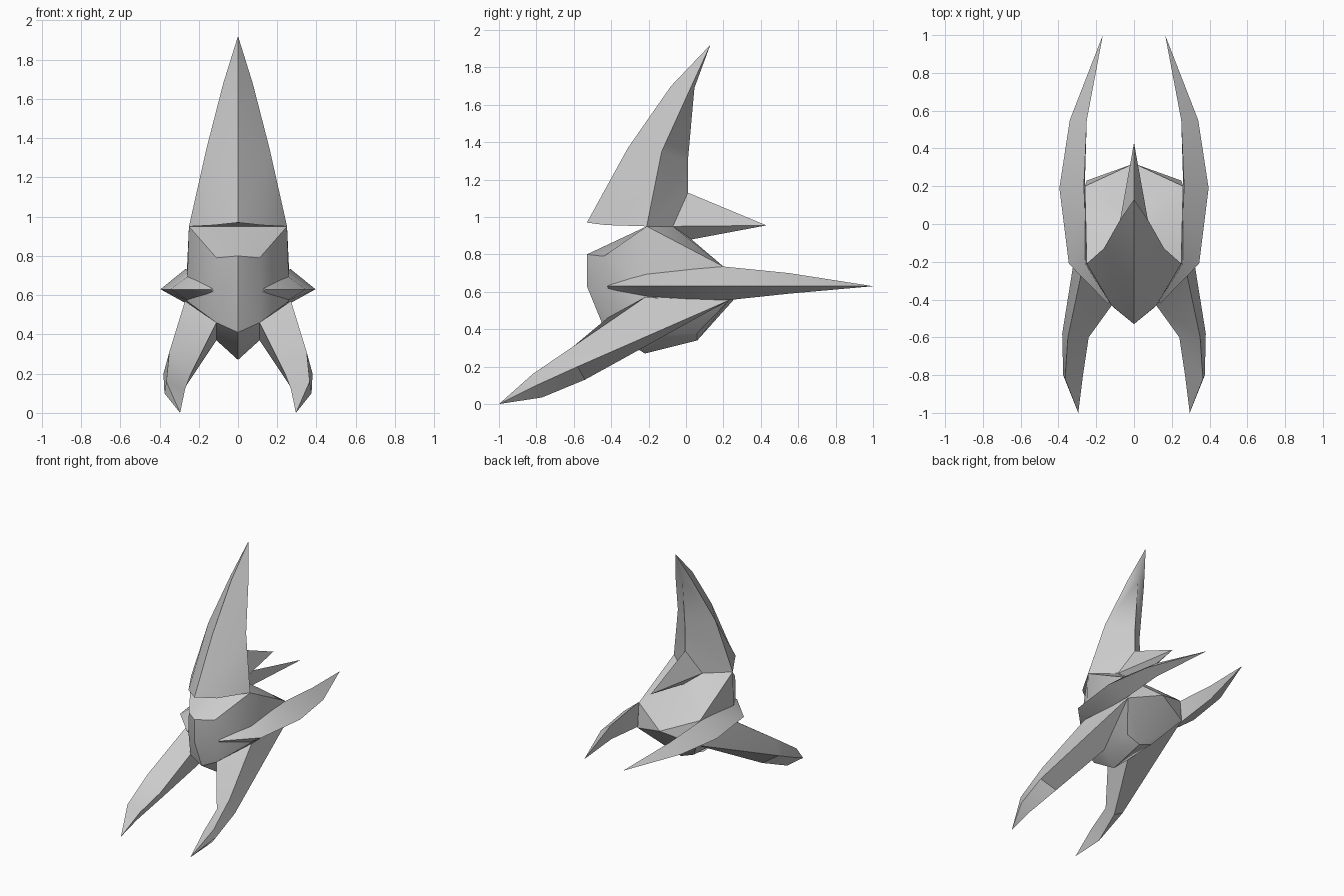
import bpy, bmesh

if "Cube" in bpy.data.objects:
    bpy.data.objects.remove(bpy.data.objects["Cube"])


def make(name, verts, faces):
    """Half mesh on +x, completed by a mirror modifier, faceted with soft shading."""
    me = bpy.data.meshes.new(name)
    me.from_pydata(verts, [], faces)
    bm = bmesh.new()
    bm.from_mesh(me)
    bmesh.ops.recalc_face_normals(bm, faces=bm.faces)
    bm.to_mesh(me)
    bm.free()
    ob = bpy.data.objects.new(name, me)
    bpy.context.collection.objects.link(ob)
    bpy.context.view_layer.objects.active = ob
    ob.select_set(True)
    mod = ob.modifiers.new("Mirror", 'MIRROR')
    mod.use_clip = True
    bpy.ops.object.modifier_apply(modifier=mod.name)
    bm = bmesh.new()
    bm.from_mesh(ob.data)
    bmesh.ops.recalc_face_normals(bm, faces=bm.faces)
    bm.to_mesh(ob.data)
    bm.free()
    bpy.ops.object.shade_smooth_by_angle(angle=0.6)
    ob.select_set(False)


def make_named(name, points, faces):
    keys = list(points)
    make(name, list(points.values()),
         [[keys.index(k) for k in f.split()] for f in faces])


def spike(name, rings, tip):
    """Loft equal-sided rings to a pointed tip, closing the root."""
    n = len(rings[0])
    verts = [p for r in rings for p in r] + [tip]
    faces = [list(range(n))]
    for i in range(len(rings)):
        for j in range(n):
            a, b = i * n + j, i * n + (j + 1) % n
            if i < len(rings) - 1:
                faces.append([a, b, b + n, a + n])
            else:
                faces.append([a, b, len(verts) - 1])
    make(name, verts, faces)


# Tall swept crest with rear spike, mouth gap and rounded body in one shell
P = {
    # crest: front ridge, side edge, rear ridge
    'f0': (0, -.53, .97), 'f1': (0, -.31, 1.37), 'f2': (0, -.08, 1.70), 'tip': (0, .13, 1.92),
    'fs': (.12, -.43, .957), 's0': (.25, -.21, .95), 's1': (.16, -.13, 1.35), 's2': (.075, .02, 1.68),
    'b0': (0, .01, 1.13), 'b1': (0, .01, 1.3), 'b2': (0, .045, 1.69),
    # rear spike and mouth back
    'k': (.09, -.07, .95), 'u': (0, .03, .88), 'sp': (0, .43, .955), 'c': (0, -.21, .95),
    # body
    'l0': (0, -.53, .80), 'l1': (.11, -.44, .79), 'g': (0, -.53, .63), 'm1': (.12, -.43, .63),
    'm2': (.26, -.21, .63), 'h': (.26, .20, .735), 'hl': (.25, .23, .555), 'a': (0, .32, .63),
    'q': (.26, -.21, .57), 'n': (0, -.44, .41), 'r1': (.11, -.42, .46), 'r2': (.11, -.20, .37),
    'r3': (.11, .06, .38), 'd': (0, .06, .34), 'e': (0, -.22, .27),
}
make_named("crested_body", P, [
    'f0 f1 s1 fs', 'fs s1 s0', 'f1 f2 s2 s1', 'f2 tip s2',
    's2 tip b2', 's1 s2 b2 b1', 's0 s1 b1 b0', 's0 b0 k',
    'b0 sp k', 'k sp u', 's0 k h', 'k u h', 'u a h',
    'f0 fs s0 c', 'c s0 l1 l0',
    'l0 l1 m1 g', 'l1 s0 m2 m1', 's0 h m2',
    'g m1 r1 n', 'm1 m2 q r1', 'm2 h hl q', 'n r1 r2 e', 'r1 q r2',
    'q hl r3 r2', 'r2 r3 d e', 'hl a d r3', 'h a hl',
])

# Side horns sweeping backwards: outer edge, upper inner, lower inner
spike("side_horns", [
    [(.14, -.42, .63), (.11, -.41, .64), (.11, -.41, .60)],
    [(.345, -.21, .63), (.25, -.21, .70), (.25, -.21, .57)],
    [(.395, .19, .63), (.265, .20, .735), (.26, .22, .555)],
    [(.34, .55, .63), (.25, .55, .70), (.25, .55, .59)],
], (.165, 1.0, .63))

# Front legs reaching down: top, outer, under and inner edges
spike("front_legs", [
    [(.27, -.22, .57), (.25, .23, .555), (.11, -.20, .37), (.11, -.42, .46)],
    [(.35, -.60, .31), (.38, -.58, .20), (.27, -.54, .13), (.24, -.60, .20)],
    [(.365, -.82, .16), (.375, -.80, .10), (.32, -.77, .035), (.27, -.80, .12)],
], (.295, -1.0, 0))
